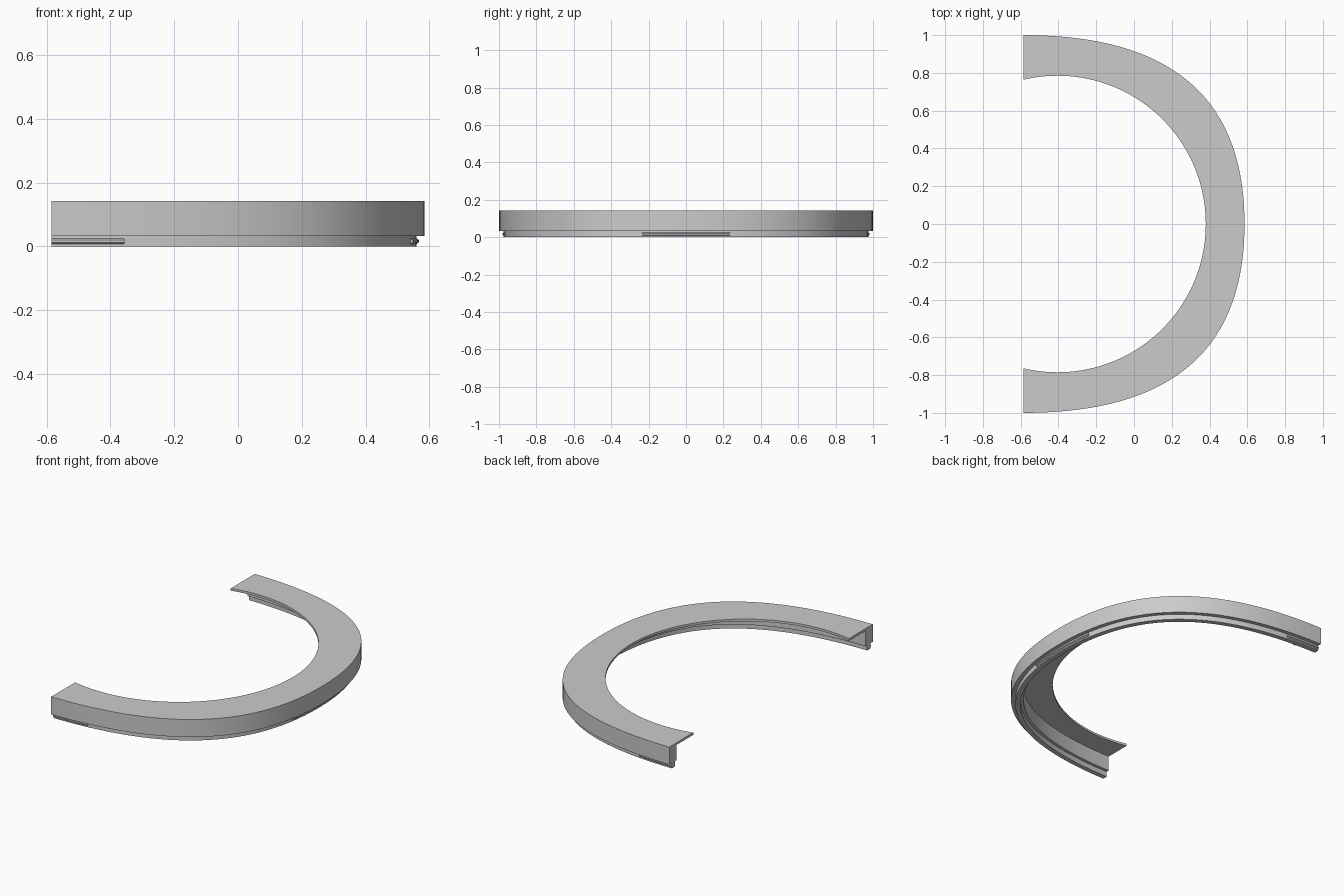
import bpy, bmesh, math
from mathutils import Vector

if "Cube" in bpy.data.objects:
    bpy.data.objects.remove(bpy.data.objects["Cube"])

END_X = -0.585          # flat cut plane at the open end
STEPS = 112

grey = bpy.data.materials.new("light grey")
grey.diffuse_color = (0.6, 0.6, 0.6, 1)
grey.use_nodes = True
grey.node_tree.nodes["Principled BSDF"].inputs["Base Color"].default_value = grey.diffuse_color


def outer(s):
    """Outer outline, s from -1 (front end) through 0 (tip) to 1 (back end)."""
    u = abs(s)
    t = 1 - u
    pts = [(END_X, 1), (END_X + 0.9, 1), (0.585, 0.56), (0.585, 0)]
    w = [u**3, 3 * u * u * t, 3 * u * t * t, t**3]
    x = sum(a * p[0] for a, p in zip(w, pts))
    y = sum(a * p[1] for a, p in zip(w, pts))
    return Vector((x, math.copysign(y, s)))


def inset(s, d):
    """Outline point moved inwards by d."""
    e = 1e-4
    a, b = max(-1, s - e), min(1, s + e)
    tan = (outer(b) - outer(a)).normalized()
    p = outer(s) + Vector((-tan.y, tan.x)) * d
    if abs(s) == 1:
        p.x = END_X
    return p


def inner(s):
    """Circular inner opening of the top plate."""
    r = 0.785
    a = s * math.acos(-0.18 / r)
    return Vector((-0.405 + r * math.cos(a), r * math.sin(a)))


def sweep(name, profile, s0, s1, steps):
    """Sweep a closed profile of (inset or None for inner edge, z)."""
    bm = bmesh.new()
    rings = []
    for i in range(steps + 1):
        s = s0 + (s1 - s0) * i / steps
        ring = []
        for d, z in profile:
            p = inner(s) if d is None else inset(s, d)
            ring.append(bm.verts.new((p.x, p.y, z)))
        rings.append(ring)
    n = len(profile)
    for a, b in zip(rings, rings[1:]):
        for k in range(n):
            m = (k + 1) % n
            bm.faces.new((a[k], a[m], b[m], b[k]))
    bm.faces.new(rings[0])
    bm.faces.new(rings[-1][::-1])
    bmesh.ops.recalc_face_normals(bm, faces=bm.faces)
    me = bpy.data.meshes.new(name)
    bm.to_mesh(me)
    bm.free()
    me.materials.append(grey)
    for p in me.polygons:
        p.use_smooth = True
    me.set_sharp_from_angle(angle=math.radians(25))
    ob = bpy.data.objects.new(name, me)
    bpy.context.collection.objects.link(ob)
    return ob


# Arched body: top plate, outer wall and recessed bottom lip
body = [(0, 0.142), (0, 0.033), (0.025, 0.033), (0.025, 0),
        (0.055, 0), (0.055, 0.033), (0.073, 0.033), (0.073, 0.128),
        (None, 0.128), (None, 0.142)]
sweep("arched_rim", body, -1, 1, STEPS)

# Snap ribs on the lip: one at the tip and one at each end
rib = [(0.03, 0.008), (0.025, 0.008), (0.018, 0.013),
       (0.018, 0.020), (0.025, 0.025), (0.03, 0.025)]
for name, a, b in (("tip_rib", -0.148, 0.148),
                   ("front_end_rib", -1, -0.909),
                   ("back_end_rib", 0.909, 1)):
    sweep(name, rib, a, b, 24)
